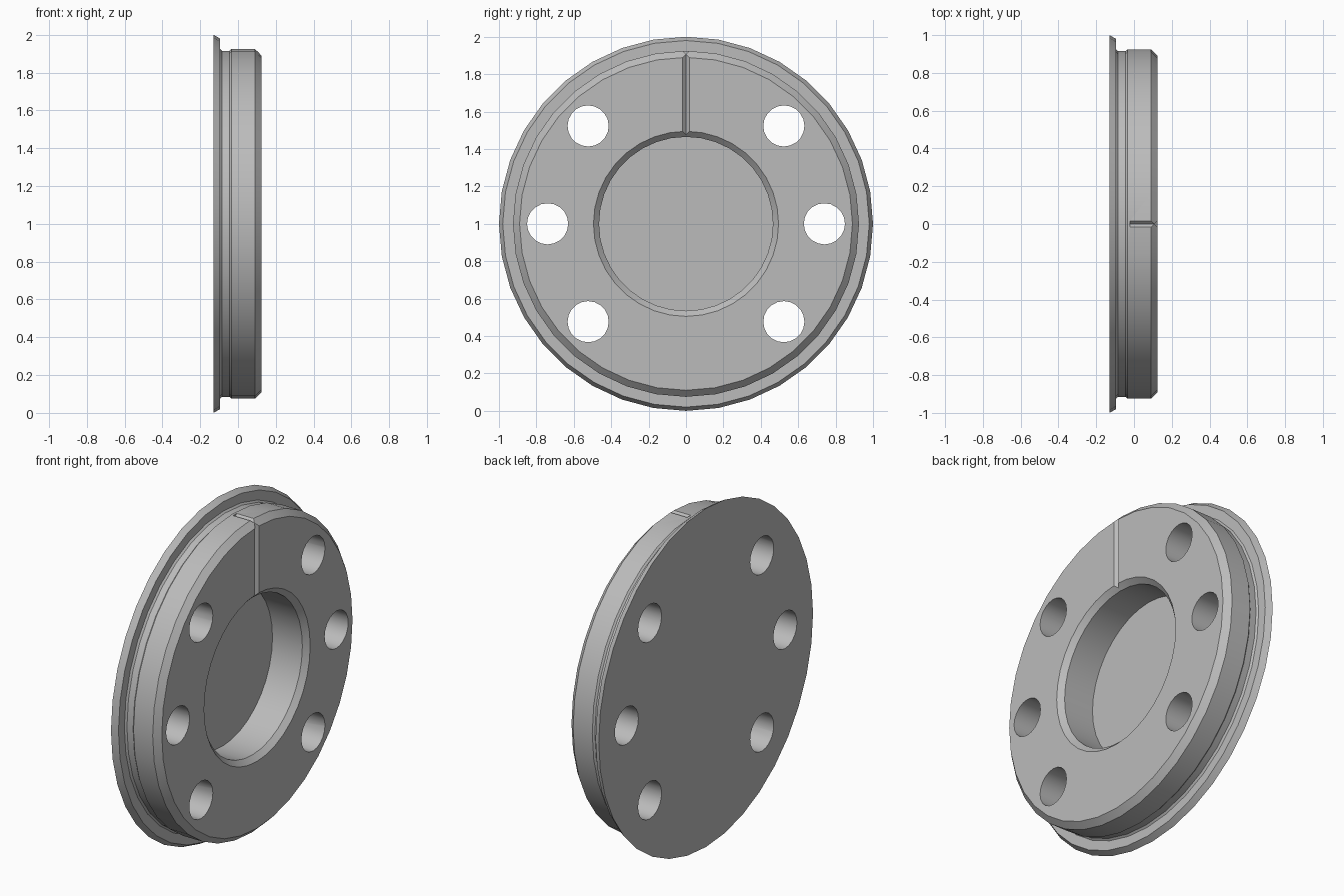
import bpy, bmesh
from math import cos, sin, pi, radians
from mathutils import Matrix, Vector

cube = bpy.data.objects.get("Cube")
if cube:
    bpy.data.objects.remove(cube, do_unlink=True)

steel = bpy.data.materials.new("light_grey")
steel.use_nodes = True
GREY = (0.5, 0.5, 0.5, 1)
steel.diffuse_color = GREY
steel.node_tree.nodes["Principled BSDF"].inputs["Base Color"].default_value = GREY


def add_object(name, bm):
    bmesh.ops.recalc_face_normals(bm, faces=bm.faces)
    mesh = bpy.data.meshes.new(name)
    bm.to_mesh(mesh)
    bm.free()
    mesh.materials.append(steel)
    obj = bpy.data.objects.new(name, mesh)
    bpy.context.collection.objects.link(obj)
    return obj


def revolve(name, profile, sides):
    """Revolve (x, radius) points about the x axis and cap both ends."""
    bm = bmesh.new()
    rings = [[bm.verts.new((x, r * sin(2 * pi * i / sides), 1 + r * cos(2 * pi * i / sides)))
              for i in range(sides)] for x, r in profile]
    for a, b in zip(rings, rings[1:]):
        for i in range(sides):
            j = (i + 1) % sides
            bm.faces.new((a[i], a[j], b[j], b[i]))
    bm.faces.new(rings[0])
    bm.faces.new(rings[-1])
    return add_object(name, bm)


def prism(bm, start, end, radius, sides, turn=0):
    """Add a regular prism running between two points."""
    start, end = Vector(start), Vector(end)
    axis = end - start
    spin = axis.to_track_quat('Z', 'Y').to_matrix().to_4x4()
    place = Matrix.Translation((start + end) / 2) @ spin @ Matrix.Rotation(turn, 4, 'Z')
    bmesh.ops.create_cone(bm, cap_ends=True, segments=sides, radius1=radius,
                          radius2=radius, depth=axis.length, matrix=place)


def cut(target, bm):
    cutter = add_object("cutter", bm)
    cutter.hide_render = True
    mod = target.modifiers.new("cut", 'BOOLEAN')
    mod.operation = 'DIFFERENCE'
    mod.solver = 'EXACT'
    mod.object = cutter
    bpy.context.view_layer.objects.active = target
    bpy.ops.object.modifier_apply(modifier=mod.name)
    bpy.data.objects.remove(cutter, do_unlink=True)


# Flanged disc with undercut, chamfered rim and round recess
disc = revolve("flanged_disc", [
    (-0.13, 1.0), (-0.095, 0.98), (-0.095, 0.925), (-0.085, 0.915),
    (-0.045, 0.915), (-0.035, 0.925), (0.09, 0.925), (0.125, 0.89),
    (0.125, 0.495), (0.095, 0.465), (-0.1, 0.465)], 36)

# Six through holes
holes = bmesh.new()
for angle in (0, 45, 135, 180, 225, 315):
    y, z = 0.74 * cos(radians(angle)), 1 + 0.74 * sin(radians(angle))
    prism(holes, (-0.3, y, z), (0.3, y, z), 0.11, 20)
cut(disc, holes)

# V grooves: one down the front face, one along the rim
NOTCH = 0.018
face_groove = bmesh.new()
prism(face_groove, (0.125, 0, 1.3), (0.125, 0, 2.1), NOTCH, 4)
cut(disc, face_groove)
rim_groove = bmesh.new()
prism(rim_groove, (-0.02, 0, 1.925), (0.2, 0, 1.925), NOTCH, 4)
cut(disc, rim_groove)

bpy.ops.object.select_all(action='DESELECT')
disc.select_set(True)
bpy.context.view_layer.objects.active = disc
bpy.ops.object.shade_smooth_by_angle(angle=radians(25))
